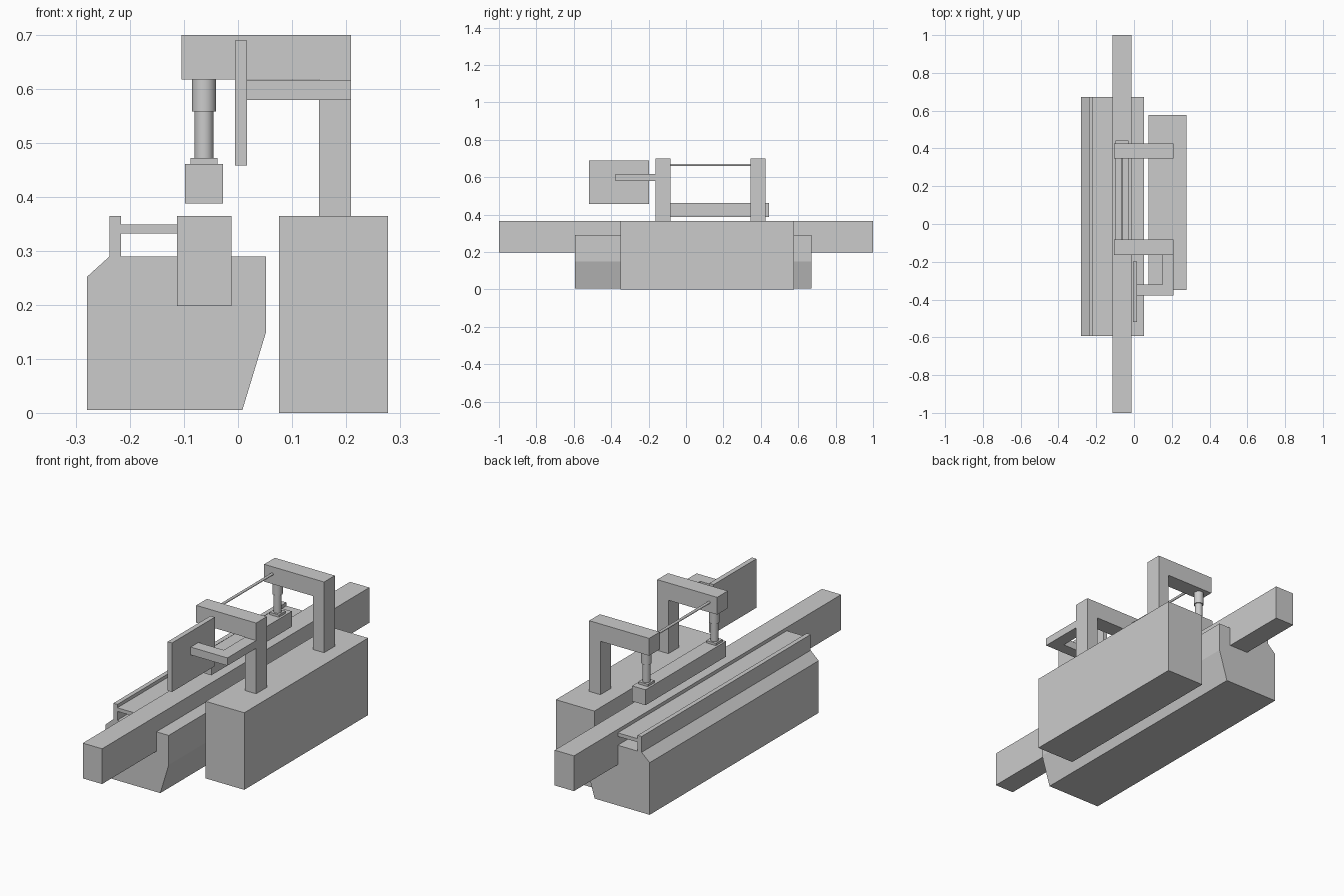
import bpy, bmesh, math

if "Cube" in bpy.data.objects:
    bpy.data.objects.remove(bpy.data.objects["Cube"])


def extrude(name, pts, axis, lo, hi):
    """Extrude a closed 2D profile along y (points are x,z) or z (points are x,y)."""
    place = (lambda a, b, t: (a, t, b)) if axis == 'y' else (lambda a, b, t: (a, b, t))
    bm = bmesh.new()
    ends = [[bm.verts.new(place(a, b, t)) for a, b in pts] for t in (lo, hi)]
    for ring in ends:
        bm.faces.new(ring)
    n = len(pts)
    for i in range(n):
        j = (i + 1) % n
        bm.faces.new((ends[0][i], ends[0][j], ends[1][j], ends[1][i]))
    bmesh.ops.recalc_face_normals(bm, faces=bm.faces[:])
    me = bpy.data.meshes.new(name)
    bm.to_mesh(me)
    bm.free()
    ob = bpy.data.objects.new(name, me)
    bpy.context.collection.objects.link(ob)
    return ob


def box(name, x0, x1, y0, y1, z0, z1):
    return extrude(name, [(x0, y0), (x1, y0), (x1, y1), (x0, y1)], 'z', z0, z1)


def cylinder(name, r, depth, loc, rot=(0, 0, 0)):
    bpy.ops.mesh.primitive_cylinder_add(vertices=32, radius=r, depth=depth,
                                        location=loc, rotation=rot)
    bpy.context.object.name = name
    bpy.ops.object.shade_smooth_by_angle(angle=math.radians(30))


# Machine base with chamfered shoulder, fence and fence shelf
extrude("machine_base", [
    (-0.28, 0.005), (0.008, 0.005), (0.052, 0.15), (0.052, 0.29),
    (-0.217, 0.29), (-0.217, 0.365), (-0.238, 0.365), (-0.238, 0.29),
    (-0.28, 0.252)], 'y', -0.593, 0.672)
box("fence_shelf", -0.217, -0.113, -0.593, 0.672, 0.332, 0.349)

# Long feed beam and side cabinet
box("feed_beam", -0.113, -0.012, -1, 1, 0.198, 0.365)
box("side_cabinet", 0.076, 0.278, -0.35, 0.577, 0, 0.365)

# Two gantry arms, each carrying a press cylinder
PX = -0.063
for side, y in (("front", -0.123), ("rear", 0.386)):
    extrude(side + "_gantry", [
        (0.15, 0.365), (0.209, 0.365), (0.209, 0.70), (-0.105, 0.70),
        (-0.105, 0.618), (0.15, 0.618)], 'y', y - 0.04, y + 0.04)
    cylinder(side + "_press_sleeve", 0.0225, 0.06, (PX, y, 0.588))
    cylinder(side + "_press_piston", 0.0175, 0.087, (PX, y, 0.515))
    box(side + "_press_foot", PX - 0.025, PX + 0.025, y - 0.025, y + 0.025, 0.46, 0.472)

# Pressing bar and tie rod between the gantries
box("press_bar", -0.098, -0.028, -0.16, 0.443, 0.388, 0.461)
cylinder("tie_rod", 0.006, 0.43, (PX, 0.1315, 0.665), (math.pi / 2, 0, 0))

# Control panel on its L-shaped bracket
extrude("panel_bracket", [
    (0.017, -0.378), (0.209, -0.378), (0.209, -0.163), (0.15, -0.163),
    (0.15, -0.321), (0.017, -0.321)], 'z', 0.58, 0.617)
box("control_panel", -0.006, 0.017, -0.518, -0.198, 0.458, 0.69)
